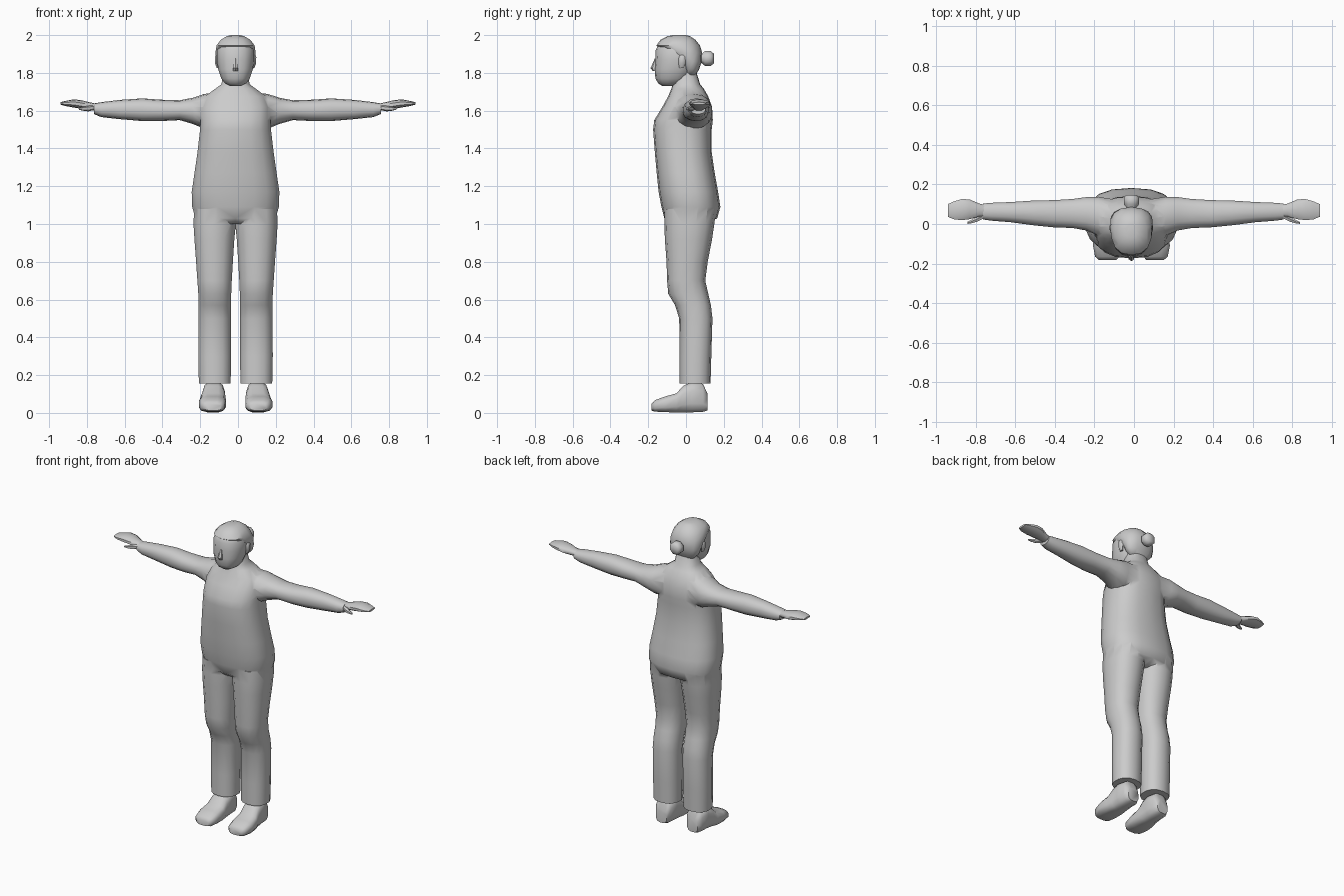
import bpy, bmesh, math

CX = -0.013  # body centre line
grey = bpy.data.materials.new("plain grey")
grey.diffuse_color = (0.6, 0.6, 0.6, 1)


def loft(name, axis, rings, n=14, p=2.3, side=1, stretch=1.0):
    """Skin closed rings (t, a0, a1, b0, b1) along an axis; x is measured from the centre line."""
    bm = bmesh.new()
    loops = []
    for t, a0, a1, b0, b1 in rings:
        loop = []
        for i in range(n):
            w = 2 * math.pi * (i + 0.5) / n
            c, s = math.cos(w), math.sin(w)
            a = (a0 + a1) / 2 + (a1 - a0) / 2 * math.copysign(abs(c) ** (2 / p), c)
            b = (b0 + b1) / 2 + (b1 - b0) / 2 * math.copysign(abs(s) ** (2 / p), s)
            x, y, z = {'x': (t, a, b), 'y': (a, t, b), 'z': (a, b, t)}[axis]
            loop.append(bm.verts.new((CX + side * stretch * x, y, z)))
        loops.append(loop)
    for l0, l1 in zip(loops, loops[1:]):
        for i in range(n):
            j = (i + 1) % n
            bm.faces.new((l0[i], l0[j], l1[j], l1[i]))
    bm.faces.new(loops[0])
    bm.faces.new(loops[-1])
    bmesh.ops.recalc_face_normals(bm, faces=bm.faces)
    me = bpy.data.meshes.new(name)
    bm.to_mesh(me)
    bm.free()
    me.materials.append(grey)
    ob = bpy.data.objects.new(name, me)
    bpy.context.collection.objects.link(ob)
    return ob


def activate(ob):
    bpy.ops.object.select_all(action='DESELECT')
    ob.select_set(True)
    bpy.context.view_layer.objects.active = ob


def smooth(ob, angle=50):
    activate(ob)
    bpy.ops.object.shade_smooth_by_angle(angle=math.radians(angle))


def sym(rows):
    """Rows (z, half width, front, back) to symmetric rings."""
    return [(z, -w, w, f, b) for z, w, f, b in rows]


# Torso and neck
body = loft("clothed_body", 'z', sym([
    (1.00, 0.13, -0.08, 0.10), (1.03, 0.215, -0.115, 0.165), (1.09, 0.232, -0.13, 0.182),
    (1.17, 0.235, -0.145, 0.17), (1.27, 0.22, -0.155, 0.152), (1.38, 0.204, -0.165, 0.136),
    (1.50, 0.19, -0.174, 0.136), (1.55, 0.188, -0.168, 0.142), (1.62, 0.19, -0.125, 0.138),
    (1.675, 0.165, -0.095, 0.118), (1.715, 0.11, -0.078, 0.095), (1.74, 0.075, -0.07, 0.075),
    (1.82, 0.065, -0.06, 0.05)]), n=18, p=2.5)

# Sleeves and trouser legs, joined into the torso
parts = []
for s in (1, -1):
    parts.append(loft("sleeve", 'x', [
        (0.08, -0.08, 0.125, 1.50, 1.70), (0.17, -0.06, 0.14, 1.505, 1.688),
        (0.23, -0.035, 0.138, 1.53, 1.668), (0.30, -0.022, 0.128, 1.55, 1.655),
        (0.40, -0.018, 0.122, 1.545, 1.658), (0.50, -0.008, 0.12, 1.545, 1.665),
        (0.62, 0.008, 0.112, 1.555, 1.657), (0.72, 0.016, 0.108, 1.566, 1.645),
        (0.76, 0.022, 0.104, 1.582, 1.638)], side=s, stretch=1 + 0.013 * s))
    parts.append(loft("trouser_leg", 'z', [
        (0.155, 0.024, 0.196, -0.034, 0.13), (0.30, 0.022, 0.199, -0.034, 0.134),
        (0.50, 0.022, 0.198, -0.036, 0.14), (0.57, 0.022, 0.198, -0.058, 0.132),
        (0.63, 0.021, 0.199, -0.094, 0.118), (0.70, 0.018, 0.204, -0.1, 0.102),
        (0.80, 0.012, 0.211, -0.103, 0.115), (0.92, 0.004, 0.22, -0.112, 0.138),
        (1.00, -0.004, 0.225, -0.114, 0.15), (1.08, -0.01, 0.222, -0.115, 0.16)], side=s))
activate(body)
for part in parts:
    mod = body.modifiers.new("join", 'BOOLEAN')
    mod.operation = 'UNION'
    mod.solver = 'EXACT'
    mod.object = part
    bpy.ops.object.modifier_apply(modifier=mod.name)
    bpy.data.objects.remove(part)
smooth(body, 60)

# Hands, thumbs and shoes
for s, label in ((1, "left"), (-1, "right")):
    k = 1 + 0.013 * s
    smooth(loft(label + "_hand", 'x', [
        (0.72, 0.04, 0.09, 1.595, 1.63), (0.78, 0.035, 0.105, 1.602, 1.644),
        (0.83, 0.022, 0.127, 1.61, 1.656), (0.87, 0.017, 0.128, 1.617, 1.66),
        (0.91, 0.022, 0.116, 1.624, 1.652), (0.94, 0.035, 0.102, 1.632, 1.645)],
        n=10, side=s, stretch=k))
    smooth(loft(label + "_thumb", 'x', [
        (0.75, 0.03, 0.06, 1.605, 1.63), (0.79, 0.01, 0.042, 1.596, 1.626),
        (0.82, 0.002, 0.022, 1.6, 1.62), (0.84, 0.0, 0.012, 1.605, 1.615)],
        n=6, side=s, stretch=k))
    smooth(loft(label + "_shoe", 'y', [
        (-0.182, 0.075, 0.165, 0.012, 0.05), (-0.165, 0.058, 0.185, 0.006, 0.068),
        (-0.11, 0.05, 0.196, 0.003, 0.088), (-0.05, 0.05, 0.19, 0.001, 0.105),
        (-0.015, 0.054, 0.18, 0.0, 0.145), (0.03, 0.056, 0.175, 0.001, 0.165),
        (0.09, 0.058, 0.172, 0.004, 0.155), (0.115, 0.075, 0.155, 0.012, 0.1)],
        n=12, p=3, side=s))

# Face, with the chin at the bottom
smooth(loft("head", 'z', sym([
    (1.73, 0.03, -0.125, -0.055), (1.745, 0.058, -0.147, -0.015), (1.77, 0.077, -0.162, 0.02),
    (1.82, 0.094, -0.166, 0.045), (1.87, 0.1, -0.163, 0.07), (1.92, 0.1, -0.161, 0.07),
    (1.96, 0.082, -0.142, 0.045), (1.985, 0.05, -0.1, 0.01)]), n=14))

# Hair cap, receding from the forehead down to the nape
smooth(loft("hair_cap", 'z', sym([
    (1.785, 0.06, 0.0, 0.05), (1.82, 0.095, -0.015, 0.07), (1.86, 0.105, -0.04, 0.084),
    (1.905, 0.109, -0.10, 0.086), (1.945, 0.103, -0.157, 0.074), (1.975, 0.08, -0.135, 0.05),
    (1.994, 0.048, -0.098, 0.022), (2.0, 0.025, -0.07, 0.0)]), n=14))

# Hair bun
smooth(loft("hair_bun", 'y', [
    (0.06, -0.024, 0.024, 1.855, 1.9), (0.082, -0.026, 0.026, 1.852, 1.902),
    (0.1, -0.042, 0.042, 1.834, 1.918), (0.132, -0.042, 0.042, 1.834, 1.918),
    (0.147, -0.028, 0.028, 1.848, 1.904)], n=8, p=2))

# Nose
smooth(loft("nose", 'z', sym([
    (1.81, 0.014, -0.176, -0.15), (1.825, 0.016, -0.188, -0.15),
    (1.875, 0.007, -0.166, -0.15)]), n=6, p=2))

# Ears
for s, label in ((1, "left"), (-1, "right")):
    smooth(loft(label + "_ear", 'z', [
        (1.825, 0.085, 0.1, -0.035, -0.012), (1.85, 0.09, 0.11, -0.04, -0.002),
        (1.885, 0.09, 0.111, -0.038, 0.0), (1.895, 0.09, 0.106, -0.03, -0.008)], n=6, side=s))
